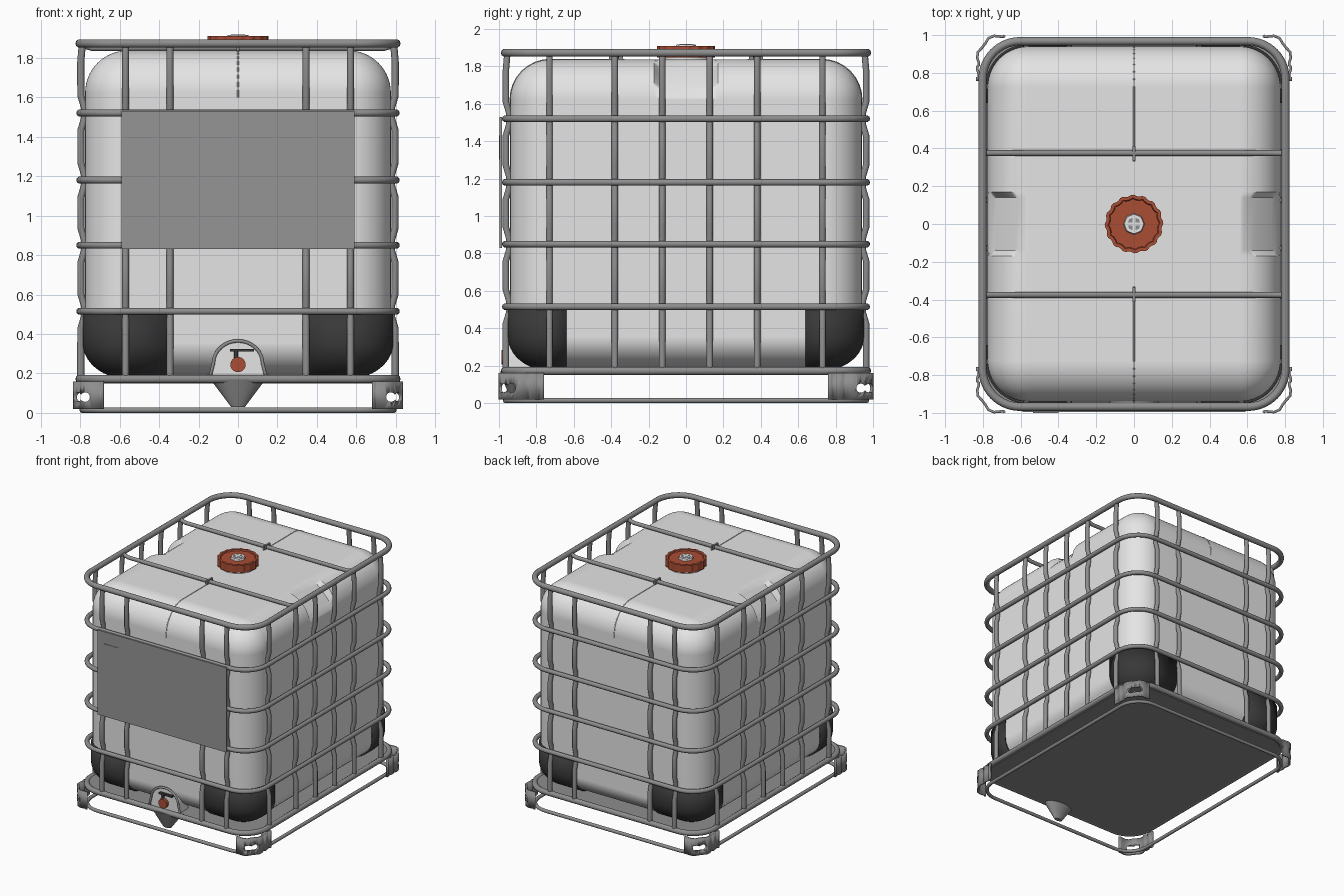
import bpy, bmesh, math
from mathutils import Matrix, Vector

if "Cube" in bpy.data.objects:
    bpy.data.objects.remove(bpy.data.objects["Cube"])


def material(name, r, g, b):
    m = bpy.data.materials.new(name)
    m.use_nodes = True
    m.diffuse_color = (r, g, b, 1)
    m.node_tree.nodes["Principled BSDF"].inputs["Base Color"].default_value = (r, g, b, 1)
    return m


WHITE = material("translucent white plastic", 0.78, 0.78, 0.78)
METAL = material("galvanised grey", 0.27, 0.27, 0.27)
PANEL = material("panel grey", 0.3, 0.3, 0.3)
BLACK = material("black plastic", 0.04, 0.04, 0.04)
RED = material("red plastic", 0.4, 0.075, 0.035)


def add(name, mesh, mat, angle=35):
    """Link a mesh or bmesh as a shaded object."""
    if isinstance(mesh, bmesh.types.BMesh):
        bm, mesh = mesh, bpy.data.meshes.new(name)
        bmesh.ops.recalc_face_normals(bm, faces=bm.faces)
        bm.to_mesh(mesh)
        bm.free()
    ob = bpy.data.objects.new(name, mesh)
    bpy.context.collection.objects.link(ob)
    mesh.materials.clear()
    mesh.materials.append(mat)
    bpy.ops.object.select_all(action='DESELECT')
    ob.select_set(True)
    bpy.context.view_layer.objects.active = ob
    bpy.ops.object.shade_smooth_by_angle(angle=math.radians(angle))
    return ob


def box(name, centre, size, mat):
    bm = bmesh.new()
    bmesh.ops.create_cube(bm, size=1, matrix=Matrix.Translation(centre) @ Matrix.Diagonal((*size, 1)))
    return add(name, bm, mat)


def cylinder(name, centre, r1, r2, depth, mat, axis='Z', sides=32, squash=1):
    turn = {'X': Matrix.Rotation(math.pi / 2, 4, 'Y'), 'Y': Matrix.Rotation(math.pi / 2, 4, 'X'),
            'Z': Matrix.Diagonal((1, squash, 1, 1))}[axis]
    bm = bmesh.new()
    bmesh.ops.create_cone(bm, cap_ends=True, segments=sides, radius1=r1, radius2=r2, depth=depth,
                          matrix=Matrix.Translation(centre) @ turn)
    return add(name, bm, mat)


def tubes(name, paths, radius, mat, closed=False):
    """Round tubes swept along a list of point paths."""
    cu = bpy.data.curves.new(name + " path", 'CURVE')
    cu.dimensions = '3D'
    cu.bevel_depth, cu.bevel_resolution, cu.use_fill_caps = radius, 3, True
    for path in paths:
        sp = cu.splines.new('POLY')
        sp.points.add(len(path) - 1)
        for p, co in zip(sp.points, path):
            p.co = (*co, 1)
        sp.use_cyclic_u = closed
    tmp = bpy.data.objects.new(name + " path", cu)
    bpy.context.collection.objects.link(tmp)
    bpy.context.view_layer.update()
    mesh = bpy.data.meshes.new_from_object(tmp.evaluated_get(bpy.context.evaluated_depsgraph_get()))
    bpy.data.objects.remove(tmp)
    return add(name, mesh, mat, 50)


def corner(hx, hy, r, n=10):
    """Quarter arc of the +x +y corner."""
    return [(hx - r + r * math.cos(a), hy - r + r * math.sin(a))
            for a in (math.pi / 2 * i / n for i in range(n + 1))]


def rounded_rect(hx, hy, r, z):
    c = corner(hx, hy, r)
    quads = c + [(-x, y) for x, y in c[::-1]] + [(-x, -y) for x, y in c] + [(x, -y) for x, y in c[::-1]]
    return [(x, y, z) for x, y in quads]


def prism(name, points, offset, mat):
    bm = bmesh.new()
    f = bm.faces.new([bm.verts.new(p) for p in points])
    ext = bmesh.ops.extrude_face_region(bm, geom=[f])["geom"]
    bmesh.ops.translate(bm, vec=offset, verts=[v for v in ext if isinstance(v, bmesh.types.BMVert)])
    return add(name, bm, mat)


def rounded_box(grow=0.0, cuts=14):
    """Tank body: flat walls, spherical corners, tighter radius at the base."""
    hx, hy, z0, z1 = 0.775 + grow, 0.94 + grow, 0.185 - grow, 1.837 + grow
    r, rb = 0.215 + grow, 0.17 + grow
    bm = bmesh.new()
    bmesh.ops.create_cube(bm, size=2)
    bmesh.ops.subdivide_edges(bm, edges=bm.edges[:], cuts=cuts, use_grid_fill=True)
    u0 = 1 / (cuts + 1)
    for v in bm.verts:
        s = [math.copysign(1, c) for c in v.co]
        d = Vector([math.tan(max(0, (abs(c) - u0) / (1 - u0)) * math.pi / 4) for c in v.co]).normalized()
        z = z1 - r + r * d.z if s[2] > 0 else z0 + rb - rb * d.z
        v.co = (s[0] * (hx - r + r * d.x), s[1] * (hy - r + r * d.y), z)
    return bm


def slice_at(bm, axis, places):
    for p in places:
        n = Vector([float(i == axis) for i in range(3)])
        bmesh.ops.bisect_plane(bm, geom=bm.verts[:] + bm.edges[:] + bm.faces[:], plane_co=n * p, plane_no=n)


# Tank with a sunken shoulder in the middle of each long side
bm = rounded_box()
slice_at(bm, 1, (-0.17, -0.14, 0.14, 0.17))
for v in bm.verts:
    ax, az = (abs(v.co.x) - 0.56) / 0.215, (v.co.z - 1.622) / 0.215
    if abs(v.co.y) < 0.15 and ax > 0 and az > 0:
        sink = 0.06 * ax * az
        v.co.x -= math.copysign(sink, v.co.x)
        v.co.z -= sink
tank = add("tank", bm, WHITE, 40)
tank.modifiers.new("even shading", 'WEIGHTED_NORMAL').keep_sharp = True

# Moulding seam over the front and back top edges
seam = []
for s in (-1, 1):
    arc = [(0, s * (0.725 + 0.215 * math.sin(a)), 1.622 + 0.215 * math.cos(a))
           for a in (math.pi / 2 * i / 8 for i in range(9))]
    seam.append([(0, s * 0.33, 1.837)] + arc + [(0, s * 0.94, 1.6)])
tubes("tank_seam", seam, 0.004, WHITE)

# Corner guards
bm = rounded_box(0.012)
slice_at(bm, 0, (-0.355, 0.355))
slice_at(bm, 1, (-0.64, 0.64))
slice_at(bm, 2, (0.515,))
spare = []
for f in bm.faces:
    c = f.calc_center_median()
    if abs(c.x) < 0.355 or abs(c.y) < 0.64 or c.z > 0.515:
        spare.append(f)
bmesh.ops.delete(bm, geom=spare, context='FACES')
guards = add("corner_guards", bm, BLACK, 40)
solid = guards.modifiers.new("thickness", 'SOLIDIFY')
solid.thickness, solid.offset = 0.012, -1

# Cage hoops
RINGS = (0.515, 0.85, 1.18, 1.52)
tubes("cage_hoops", [rounded_rect(0.802, 0.966, 0.2, z) for z in RINGS], 0.018, METAL, True)
tubes("cage_end_hoops", [rounded_rect(0.802, 0.968, 0.2, z) for z in (0.172, 1.873)], 0.022, METAL, True)


# Upright bars, pinched inward where they cross a hoop
def upright(x, y, nx, ny):
    path = [(0.17, 0)]
    for z in RINGS:
        path += [(z - 0.09, 0), (z - 0.03, -0.018), (z + 0.03, -0.018), (z + 0.09, 0)]
    path += [(1.78, 0), (1.87, -0.008)]
    return [(x + nx * o, y + ny * o, z) for z, o in path]


bars = []
for s in (-1, 1):
    bars += [upright(x, s * 0.963, 0, s) for x in (-0.57, -0.345, 0.345, 0.57)]
    bars += [upright(s * 0.797, y, s, 0) for y in (-0.73, -0.38, -0.127, 0.127, 0.38, 0.73)]
tubes("cage_uprights", bars, 0.018, METAL)

# Top cross bars with centre clips
tubes("top_cross_bars", [[(-0.8, y, 1.868), (-0.74, y, 1.85), (0.74, y, 1.85), (0.8, y, 1.868)]
                         for y in (-0.375, 0.375)], 0.016, METAL)
for name, y in (("front", -0.375), ("back", 0.375)):
    box(name + "_bar_clip", (0, y, 1.852), (0.014, 0.075, 0.036), METAL)

# Label panel
box("label_panel", (0, -0.99, 1.18), (1.18, 0.012, 0.7), PANEL)
box("label_square", (-0.467, -0.997, 1.367), (0.135, 0.006, 0.13), PANEL)

# Pallet tray and floor rail
prism("pallet_tray", rounded_rect(0.79, 0.955, 0.19, 0.15), (0, 0, 0.035), METAL)
tubes("floor_rail", [rounded_rect(0.79, 0.965, 0.18, 0.014)], 0.014, METAL, True)

# Corrugated corner feet with drilled holes
drills = []
for s in (-1, 1):
    drills.append(cylinder("foot_drill", (s * 0.775, 0, 0.08), 0.024, 0.024, 3, METAL, 'Y', 20))
    drills.append(cylinder("foot_drill", (0, s * 0.935, 0.08), 0.024, 0.024, 3, METAL, 'X', 20))
for d in drills:
    d.hide_render = True
    d.hide_set(True)
arc = corner(0.822, 0.992, 0.12, 6)
outline = [(0.822, 0.75 + 0.015 * i) for i in range(8)] + arc + [(0.702 - 0.012 * i, 0.992) for i in range(1, 3)]
for sx, xname in ((-1, "right"), (1, "left")):
    for sy, yname in ((-1, "front"), (1, "back")):
        bm = bmesh.new()
        rows = []
        for z in (0.02, 0.16):
            row = []
            for i, (x, y) in enumerate(outline):
                k = 0.008 if i % 4 < 2 else 0
                row.append(bm.verts.new((sx * (x + k), sy * (y + k), z)))
            rows.append(row)
        for i in range(len(outline) - 1):
            bm.faces.new((rows[0][i], rows[0][i + 1], rows[1][i + 1], rows[1][i]))
        foot = add(f"{yname}_{xname}_foot", bm, METAL, 30)
        wall = foot.modifiers.new("wall", 'SOLIDIFY')
        wall.thickness, wall.offset = 0.014, 0 
        for d in drills:
            foot.modifiers.new("hole", 'BOOLEAN').object = d

# Outlet recess, its frame and the funnel-shaped front foot
arch = [(0.125 * math.cos(a), -0.955, 0.25 + 0.115 * math.sin(a)) for a in (math.pi * i / 16 for i in range(17))]
prism("outlet_recess", [(0.13, -0.955, 0.18)] + arch + [(-0.13, -0.955, 0.18)], (0, 0.12, 0), WHITE)
tubes("outlet_frame", [[(0.21, -0.958, 0.17), (0.14, -0.958, 0.19)] + [(x, -0.958, z) for x, y, z in arch]
                       + [(-0.14, -0.958, 0.19), (-0.21, -0.958, 0.17)]], 0.009, METAL)
cylinder("front_centre_foot", (0, -0.925, 0.1), 0.035, 0.14, 0.14, METAL, squash=0.5)
box("front_foot_lip", (0, -0.945, 0.174), (0.3, 0.08, 0.022), METAL)

# Outlet valve
cylinder("valve_pipe", (0, -0.955, 0.245), 0.03, 0.03, 0.04, BLACK, 'Y')
cylinder("valve_cap", (0, -0.974, 0.245), 0.039, 0.039, 0.024, RED, 'Y', 16)
cylinder("valve_stem", (-0.01, -0.965, 0.295), 0.01, 0.01, 0.05, BLACK)
box("valve_handle", (0.02, -0.968, 0.318), (0.12, 0.022, 0.014), BLACK)

# Ribbed filling lid with a pale vent plug
cylinder("filler_neck", (0, 0, 1.845), 0.14, 0.14, 0.03, WHITE)
bm = bmesh.new()
ring = []
for i in range(64):
    r = 0.155 if i % 4 < 2 else 0.148
    a = math.tau * i / 64
    ring.append(bm.verts.new((r * math.cos(a), r * math.sin(a), 1.848)))
base = bm.faces.new(ring)
top = bmesh.ops.extrude_face_region(bm, geom=[base])["geom"]
bmesh.ops.translate(bm, vec=(0, 0, 0.062), verts=[g for g in top if isinstance(g, bmesh.types.BMVert)])
cap = [g for g in top if isinstance(g, bmesh.types.BMFace)]
bmesh.ops.inset_region(bm, faces=cap, thickness=0.018, depth=0)
bmesh.ops.inset_region(bm, faces=cap, thickness=0.004, depth=-0.01)
add("filler_lid", bm, RED, 30)
cylinder("vent_plug", (0, 0, 1.905), 0.058, 0.052, 0.022, WHITE, sides=8)
cylinder("vent_recess", (0, 0, 1.914), 0.036, 0.036, 0.006, METAL, sides=8)
for i in range(2):
    box("vent_cross", (0, 0, 1.916), ((0.07, 0.016) if i else (0.016, 0.07)) + (0.006,), WHITE)
